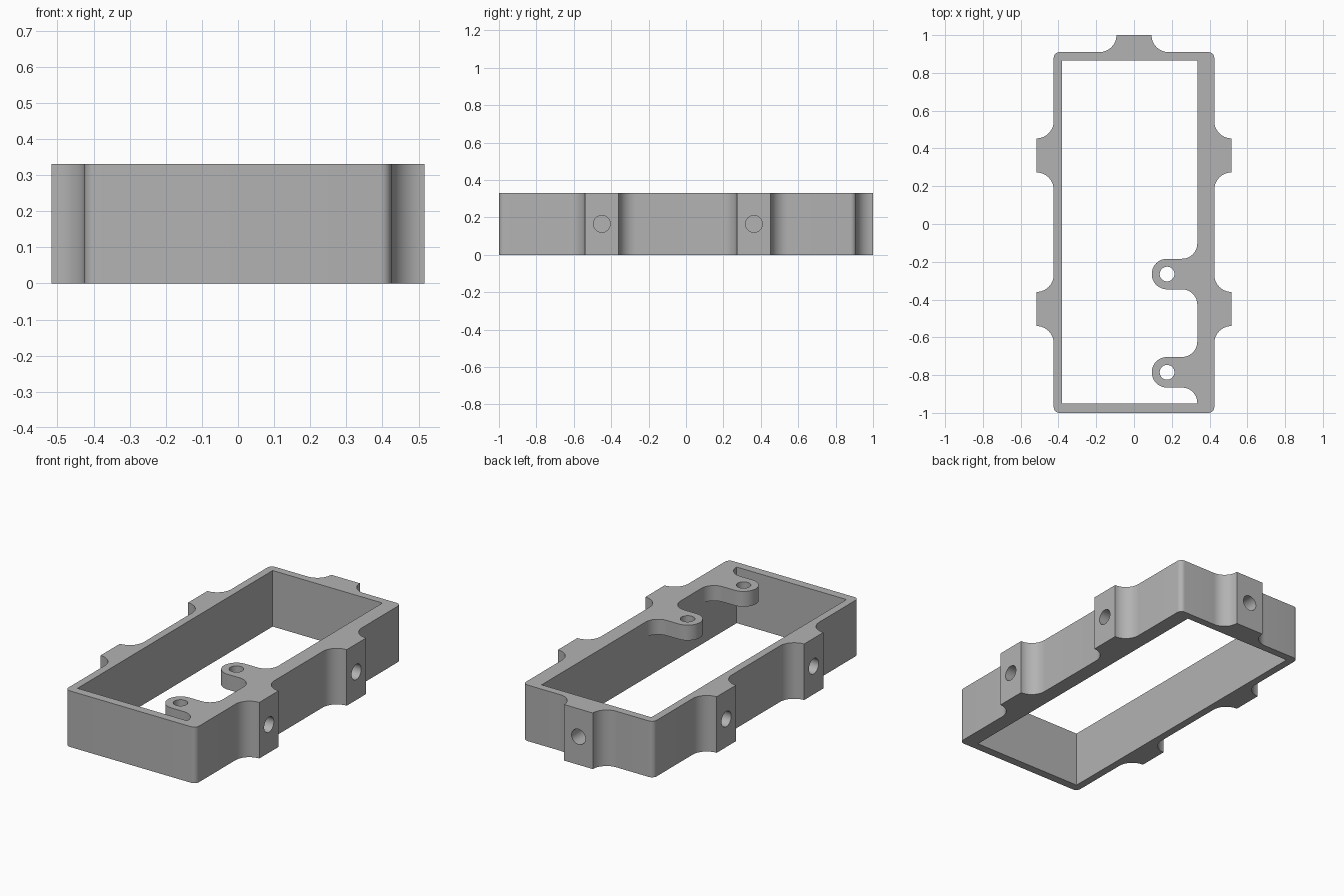
import bpy
import bmesh
from math import cos, sin, radians, pi
from mathutils import Matrix

if "Cube" in bpy.data.objects:
    bpy.data.objects.remove(bpy.data.objects["Cube"])

H = 0.33            # frame height
W = 0.425           # half width of the outer wall
OUT = 0.517         # half width over the side bosses
BACK, FRONT = 0.91, -1.0
IN_LEFT, IN_RIGHT, IN_FRONT, IN_BACK = -0.38, 0.335, -0.95, 0.865
BOSS_Y = (-0.45, 0.363)
ARM_Y = (-0.785, -0.265)
ARM_X, ARM_R, ARM_T = 0.175, 0.081, 0.09

grey = bpy.data.materials.new("plain grey")
grey.use_nodes = True
colour = (0.45, 0.45, 0.45, 1)
grey.diffuse_color = colour
grey.node_tree.nodes["Principled BSDF"].inputs["Base Color"].default_value = colour


def arc(cx, cy, r, a0, a1, n=14):
    angles = [radians(a0 + (a1 - a0) * i / n) for i in range(n + 1)]
    return [(cx + r * cos(a), cy + r * sin(a)) for a in angles]


def add_object(name, bm):
    bmesh.ops.recalc_face_normals(bm, faces=bm.faces)
    mesh = bpy.data.meshes.new(name)
    bm.to_mesh(mesh)
    bm.free()
    mesh.materials.append(grey)
    obj = bpy.data.objects.new(name, mesh)
    bpy.context.collection.objects.link(obj)
    return obj


def prism(name, outline, z0, z1):
    bm = bmesh.new()
    face = bm.faces.new([bm.verts.new((x, y, z0)) for x, y in outline])
    top = bmesh.ops.extrude_face_region(bm, geom=[face])["geom"]
    verts = [v for v in top if isinstance(v, bmesh.types.BMVert)]
    bmesh.ops.translate(bm, vec=(0, 0, z1 - z0), verts=verts)
    return add_object(name, bm)


def cylinder(name, centre, r, depth, axis="Z"):
    bm = bmesh.new()
    turn = Matrix() if axis == "Z" else Matrix.Rotation(pi / 2, 4, "Y" if axis == "X" else "X")
    bmesh.ops.create_cone(bm, cap_ends=True, segments=40, radius1=r, radius2=r,
                          depth=depth, matrix=Matrix.Translation(centre) @ turn)
    return add_object(name, bm)


def combine(target, tool, operation):
    mod = target.modifiers.new(operation.lower(), "BOOLEAN")
    mod.operation, mod.solver, mod.object = operation, "EXACT", tool
    bpy.context.view_layer.objects.active = target
    bpy.ops.object.modifier_apply(modifier=mod.name)
    bpy.data.objects.remove(tool)


# Outer wall: one half of the outline with flared bosses, then its mirror
half = arc(W - 0.03, FRONT + 0.03, 0.03, -90, 0, 6)
flare = OUT - W
for y in BOSS_Y:
    half += arc(OUT, y - 0.09 - flare, flare, 180, 90)
    half += arc(OUT, y + 0.09 + flare, flare, -90, -180)
half += arc(W - 0.03, BACK - 0.03, 0.03, 0, 90, 6)
half += arc(0.183, 1, 0.09, -90, -180)
frame = prism("frame", half + [(-x, y) for x, y in reversed(half)], 0, H)

# Open centre
opening = [(IN_LEFT, IN_FRONT), (IN_RIGHT, IN_FRONT), (IN_RIGHT, IN_BACK), (IN_LEFT, IN_BACK)]
combine(frame, prism("opening_cutter", opening, -0.1, H + 0.1), "DIFFERENCE")

# Two rounded mounting arms with filleted roots, level with the top
for y in ARM_Y:
    fx, fy = IN_RIGHT - ARM_R, 2 * ARM_R
    outline = arc(fx, y + fy, ARM_R, 0, -90)
    outline += arc(ARM_X, y, ARM_R, 90, 270, 28)
    outline += arc(fx, y - fy, ARM_R, 90, 0)
    outline += [(IN_RIGHT + 0.03, y - fy), (IN_RIGHT + 0.03, y + fy)]
    combine(frame, prism("arm", outline, H - ARM_T, H), "UNION")
    combine(frame, cylinder("arm_hole", (ARM_X, y, H), 0.039, 0.5), "DIFFERENCE")

# Blind screw holes in every boss
for y in BOSS_Y:
    for side in (-1, 1):
        combine(frame, cylinder("boss_hole", (side * OUT, y, H / 2), 0.045, 0.2, "X"), "DIFFERENCE")
combine(frame, cylinder("back_hole", (0, 1, H / 2), 0.045, 0.2, "Y"), "DIFFERENCE")

# Smooth curves, sharp corners
bpy.ops.object.select_all(action="DESELECT")
frame.select_set(True)
bpy.context.view_layer.objects.active = frame
bpy.ops.object.shade_smooth_by_angle(angle=radians(30))
